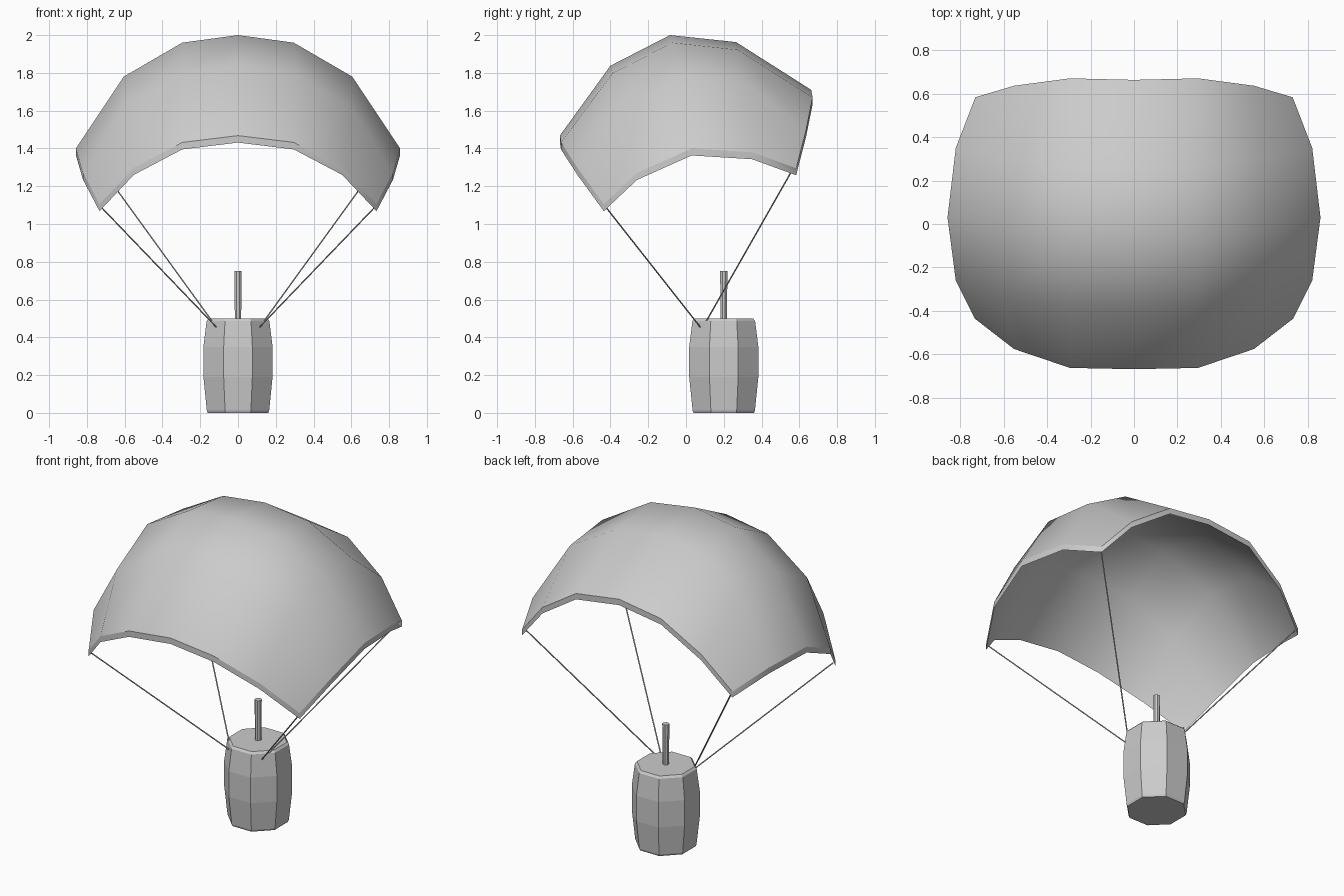
import bpy, bmesh, math
from mathutils import Vector

if "Cube" in bpy.data.objects:
    bpy.data.objects.remove(bpy.data.objects["Cube"])


def make_object(name, bm):
    bmesh.ops.recalc_face_normals(bm, faces=bm.faces)
    mesh = bpy.data.meshes.new(name)
    bm.to_mesh(mesh)
    bm.free()
    ob = bpy.data.objects.new(name, mesh)
    bpy.context.collection.objects.link(ob)
    return ob


def lathe(name, profile, sides, center, phase):
    """Faceted solid from (radius, z) rings."""
    bm = bmesh.new()
    rings = []
    for r, z in profile:
        angles = [2 * math.pi * (i + phase) / sides for i in range(sides)]
        rings.append([bm.verts.new((center[0] + r * math.cos(a),
                                    center[1] + r * math.sin(a), z)) for a in angles])
    for a, b in zip(rings, rings[1:]):
        for i in range(sides):
            j = (i + 1) % sides
            bm.faces.new((a[i], a[j], b[j], b[i]))
    bm.faces.new(rings[0])
    bm.faces.new(rings[-1])
    return make_object(name, bm)


def rope(name, start, end, radius=0.004):
    start, end = Vector(start), Vector(end)
    axis = end - start
    bm = bmesh.new()
    bmesh.ops.create_cone(bm, cap_ends=True, segments=6, radius1=radius,
                          radius2=radius, depth=axis.length)
    rot = axis.to_track_quat('Z', 'Y').to_matrix()
    bmesh.ops.rotate(bm, verts=bm.verts, matrix=rot)
    bmesh.ops.translate(bm, verts=bm.verts, vec=(start + end) / 2)
    return make_object(name, bm)


# Canopy: half rows from the centre line outwards, front to back
half_rows = [
    [(0, -0.668, 1.468), (0.295, -0.662, 1.432), (0.552, -0.575, 1.297), (0.733, -0.435, 1.105)],
    [(0, -0.40, 1.838), (0.295, -0.39, 1.797), (0.595, -0.35, 1.62), (0.82, -0.26, 1.27)],
    [(0, -0.085, 2.0), (0.295, -0.072, 1.96), (0.605, -0.035, 1.78), (0.858, 0.03, 1.40)],
    [(0, 0.265, 1.963), (0.295, 0.275, 1.922), (0.595, 0.30, 1.75), (0.82, 0.35, 1.38)],
    [(0, 0.663, 1.71), (0.295, 0.67, 1.67), (0.552, 0.636, 1.50), (0.73, 0.583, 1.295)],
]
THICK = 0.037
bm = bmesh.new()
layers = []
for drop in (0, THICK):
    grid = []
    for half in half_rows:
        row = [(-x, y, z) for x, y, z in half[:0:-1]] + half
        grid.append([bm.verts.new((x, y, z - drop)) for x, y, z in row])
    for a, b in zip(grid, grid[1:]):
        for i in range(len(a) - 1):
            bm.faces.new((a[i], a[i + 1], b[i + 1], b[i]))
    layers.append(grid)

# Canopy hem joins the outer and inner skins
loops = [g[0] + [r[-1] for r in g[1:-1]] + g[-1][::-1] + [r[0] for r in g[-2:0:-1]]
         for g in layers]
outer, inner = loops
n = len(outer)
for i in range(n):
    j = (i + 1) % n
    bm.faces.new((outer[i], outer[j], inner[j], inner[i]))
for f in bm.faces:
    f.smooth = True
for loop in loops:
    for i in range(n):
        bm.edges.get((loop[i], loop[(i + 1) % n])).smooth = False
make_object("canopy", bm)

# Barrel: eight flat staves with a bulge and a small top rim
k = 1 / math.cos(math.pi / 8)
profile = [(0.160, 0), (0.165, 0.012), (0.183, 0.19), (0.183, 0.35),
           (0.166, 0.487), (0.155, 0.5)]
lathe("barrel", [(r * k, z) for r, z in profile], 8, (0, 0.2), 0.5)

# Fuse standing on the lid
lathe("fuse", [(0.018, 0.49), (0.021, 0.752)], 8, (0, 0.2), 0.5)

# Suspension ropes from canopy corners to the barrel
for side, s in (("left", -1), ("right", 1)):
    rope("front_rope_" + side, (s * 0.725, -0.425, 1.09), (s * 0.115, 0.075, 0.455))
    rope("back_rope_" + side, (s * 0.72, 0.565, 1.29), (s * 0.115, 0.09, 0.455))
